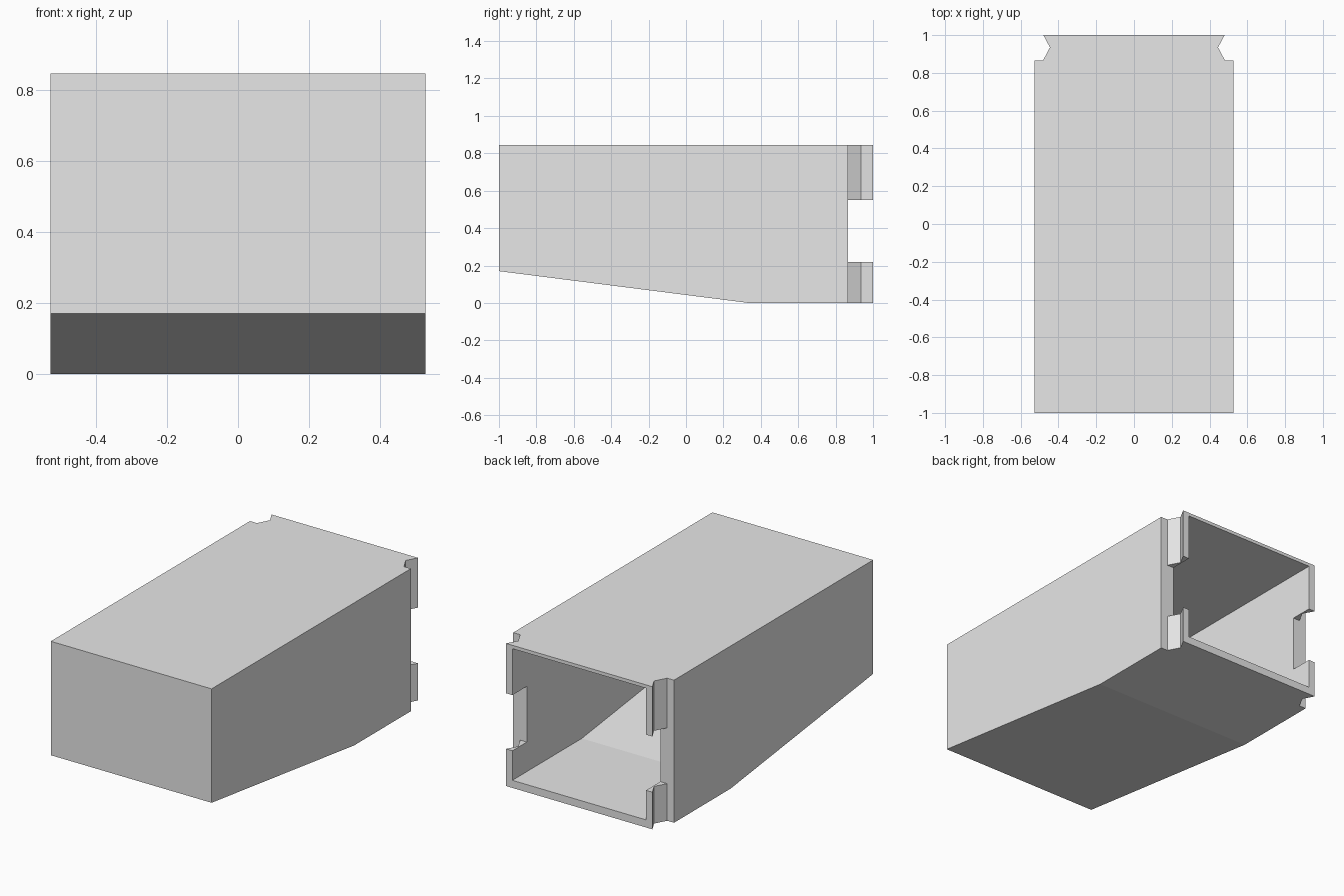
import bpy
import bmesh
from mathutils import Vector

cube = bpy.data.objects.get("Cube")
if cube:
    bpy.data.objects.remove(cube, do_unlink=True)

grey = bpy.data.materials.new("light_grey")
grey.use_nodes = True
colour = (0.8, 0.8, 0.8, 1)
grey.diffuse_color = colour
grey.node_tree.nodes["Principled BSDF"].inputs["Base Color"].default_value = colour


def prism(name, points, extrude):
    """Extrude a closed outline of 3D points along a vector."""
    bm = bmesh.new()
    face = bm.faces.new([bm.verts.new(p) for p in points])
    result = bmesh.ops.extrude_face_region(bm, geom=[face])
    moved = [g for g in result["geom"] if isinstance(g, bmesh.types.BMVert)]
    bmesh.ops.translate(bm, verts=moved, vec=Vector(extrude))
    bmesh.ops.recalc_face_normals(bm, faces=bm.faces)
    mesh = bpy.data.meshes.new(name)
    bm.to_mesh(mesh)
    bm.free()
    mesh.materials.append(grey)
    obj = bpy.data.objects.new(name, mesh)
    bpy.context.collection.objects.link(obj)
    return obj


def side_prism(name, profile, half_width):
    return prism(name, [(-half_width, y, z) for y, z in profile],
                 (2 * half_width, 0, 0))


def cut(target, cutter):
    """Subtract the cutter and discard it."""
    cutter.hide_render = True
    mod = target.modifiers.new("cut", "BOOLEAN")
    mod.operation = "DIFFERENCE"
    mod.solver = "EXACT"
    mod.object = cutter
    bpy.context.view_layer.objects.active = target
    bpy.ops.object.modifier_apply(modifier=mod.name)
    bpy.data.objects.remove(cutter, do_unlink=True)


HEIGHT, BACK = 0.845, 1.1
SHOULDER = 0.865

# Outer shell with a sloping underside
body = side_prism("box_housing", [(-1, HEIGHT), (-1, 0.17), (0.335, 0),
                                  (1, 0), (1, HEIGHT)], 0.527)

# Hollow interior, open at the back
cut(body, side_prism("cavity", [(-0.955, 0.825), (-0.955, 0.212), (0.35, 0.045),
                                (BACK, 0.045), (BACK, 0.825)], 0.438))

# Angled grooves at both back corners
for side in (-1, 1):
    outline = [(0.6, SHOULDER), (0.482, SHOULDER), (0.445, 0.935),
               (0.48, 1), (0.534, BACK), (0.6, BACK)]
    cut(body, prism("groove", [(side * x, y, -0.1) for x, y in outline],
                    (0, 0, 1.2)))

# Window between the upper and lower tabs on both sides
cut(body, side_prism("tab_gap", [(SHOULDER, 0.22), (BACK, 0.22),
                                 (BACK, 0.55), (SHOULDER, 0.55)], 0.7))
